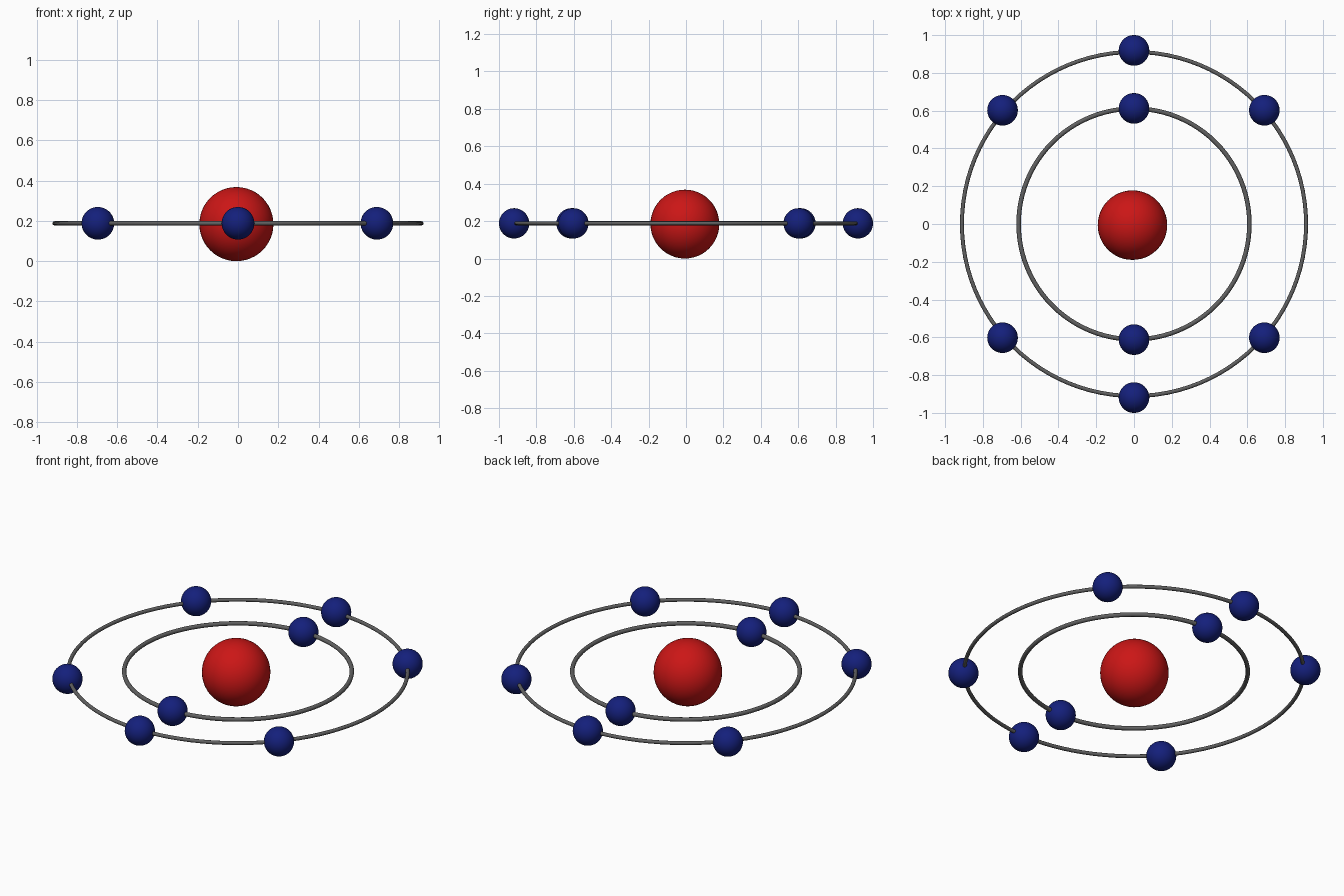
import bpy
from math import radians

if "Cube" in bpy.data.objects:
    bpy.data.objects.remove(bpy.data.objects["Cube"])

Z = 0.188  # common plane of the rings


def material(name, rgb):
    m = bpy.data.materials.new(name)
    m.diffuse_color = (*rgb, 1)
    m.use_nodes = True
    m.node_tree.nodes["Principled BSDF"].inputs["Base Color"].default_value = m.diffuse_color
    return m


red = material("red", (0.6, 0.008, 0.008))
blue = material("blue", (0.007, 0.014, 0.2))
grey = material("dark_grey", (0.12, 0.12, 0.12))


def finish(name, mat):
    ob = bpy.context.object
    ob.name = name
    ob.data.materials.append(mat)
    bpy.ops.object.shade_smooth_by_angle(angle=radians(40))


def ball(name, x, y, z, r, mat):
    bpy.ops.mesh.primitive_uv_sphere_add(segments=48, ring_count=24, radius=r, location=(x, y, z))
    finish(name, mat)


def ring(name, major, minor):
    bpy.ops.mesh.primitive_torus_add(major_segments=96, minor_segments=12, major_radius=major,
                                     minor_radius=minor, location=(0, 0, Z))
    finish(name, grey)


# Central nucleus, very slightly off centre
ball("nucleus", -0.008, -0.006, 0.184, 0.184, red)

# Two orbit rings
ring("inner_orbit", 0.611, 0.012)
ring("outer_orbit", 0.911, 0.0105)

# Electrons: two on the inner orbit, six on the outer orbit
for side in (1, -1):
    ball("inner_electron", 0, side * 0.612, Z, 0.081, blue)
    for x, y in ((0, 0.919), (0.69, 0.602), (-0.696, 0.602)):
        ball("outer_electron", x, side * y, Z, 0.081, blue)
